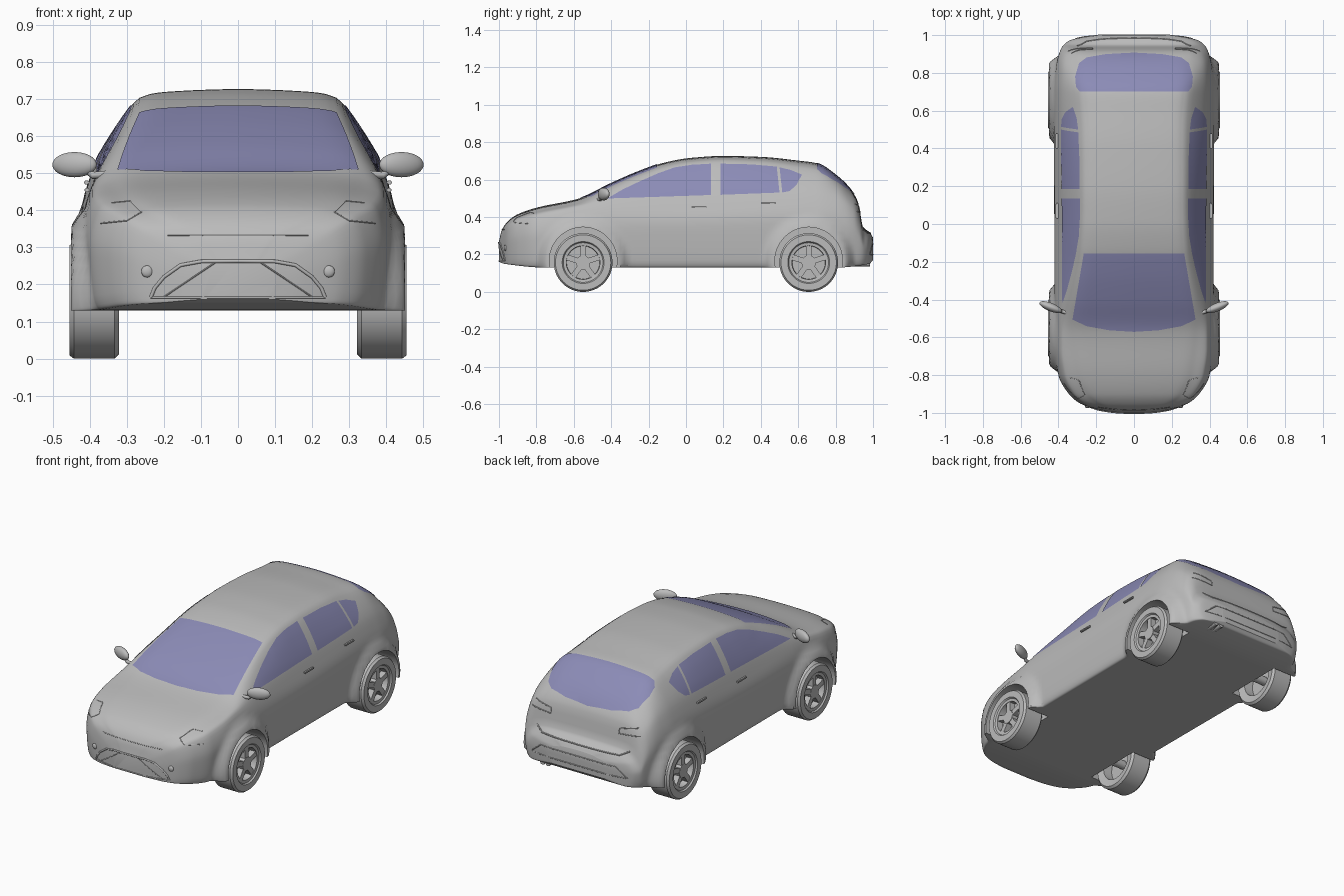
import bpy, bmesh, math
from mathutils import Vector, Matrix
from mathutils.bvhtree import BVHTree

if "Cube" in bpy.data.objects:
    bpy.data.objects.remove(bpy.data.objects["Cube"])


def material(name, rgb):
    m = bpy.data.materials.new(name)
    m.diffuse_color = (*rgb, 1)
    m.use_nodes = True
    m.node_tree.nodes["Principled BSDF"].inputs["Base Color"].default_value = m.diffuse_color
    return m


GREY = material("body grey", (0.5, 0.5, 0.5))
GLASS = material("window blue", (0.26, 0.26, 0.47))


def finish(name, bm, mat=GREY, angle=35):
    me = bpy.data.meshes.new(name)
    bm.to_mesh(me)
    bm.free()
    ob = bpy.data.objects.new(name, me)
    bpy.context.collection.objects.link(ob)
    me.materials.append(mat)
    smooth(ob, angle)
    return ob


def smooth(ob, angle=35):
    bpy.ops.object.select_all(action='DESELECT')
    ob.select_set(True)
    bpy.context.view_layer.objects.active = ob
    bpy.ops.object.shade_smooth_by_angle(angle=math.radians(angle))


def curve(keys, t):
    """Smooth interpolation through (t, value) keys without overshoot."""
    n = len(keys)
    sec = [(keys[i + 1][1] - keys[i][1]) / (keys[i + 1][0] - keys[i][0]) for i in range(n - 1)]

    def slope(i):
        if i == 0 or i == n - 1:
            return sec[min(i, n - 2)]
        a, b = sec[i - 1], sec[i]
        return 2 * a * b / (a + b) if a * b > 0 else 0
    i = max(0, min(n - 2, sum(1 for k in keys if k[0] <= t) - 1))
    h = keys[i + 1][0] - keys[i][0]
    u = max(0, min(1, (t - keys[i][0]) / h))
    return (keys[i][1] * (1 + 2 * u) * (1 - u) ** 2 + keys[i + 1][1] * u * u * (3 - 2 * u)
            + h * (slope(i) * u * (1 - u) ** 2 - slope(i + 1) * u * u * (1 - u)))


# Body design lines along the length: (y, value)
TOP = [(-1, .27), (-.985, .33), (-.95, .38), (-.9, .415), (-.8, .45), (-.57, .5), (-.4, .58),
       (-.25, .645), (-.12, .69), (.02, .716), (.2, .727), (.4, .722), (.6, .702), (.7, .688),
       (.8, .625), (.87, .56), (.92, .48), (.935, .4), (.945, .35), (.985, .315), (1, .29)]
BOTTOM = [(-1, .16), (-.97, .15), (-.75, .13), (.8, .13), (.98, .15), (1, .17)]
PLAN = [(-1, .1), (-.985, .18), (-.95, .285), (-.9, .345), (-.8, .4), (-.65, .42), (0, .422),
        (.7, .425), (.85, .41), (.93, .385), (.97, .345), (.99, .27), (1, .2)]
BELT = [(-1, .25), (-.95, .35), (-.9, .385), (-.8, .415), (-.57, .46), (-.4, .485), (0, .495),
        (.6, .52), (.8, .5), (.9, .44), (.935, .36), (.95, .3), (1, .27)]
ROOF_W = [(-1, .06), (-.95, .2), (-.9, .26), (-.8, .31), (-.57, .335), (-.4, .315), (-.15, .275),
          (.1, .265), (.5, .265), (.7, .28), (.8, .295), (.9, .29), (.95, .27), (1, .12)]
DROP = [(-1, .01), (-.8, .02), (-.15, .022), (.5, .025), (.7, .03), (.85, .03), (.95, .01), (1, .01)]
WHEEL_Y = (-.55, .656)
WHEEL_R = .157


def section(y):
    top, low, w, rw = (curve(k, y) for k in (TOP, BOTTOM, PLAN, ROOF_W))
    edge = top - curve(DROP, y)
    belt = min(curve(BELT, y), edge - .015)
    keys = [(0, low), (w * .92, low), (w * .97, low + .025), (w, low + .6 * (belt - low)),
            (w * .915, belt), (rw, edge), (rw * .8, edge + .6 * (top - edge)), (0, top),
            (-rw * .8, edge + .6 * (top - edge))]
    xs = [(i, k[0]) for i, k in enumerate(keys)]
    zs = [(i, k[1]) for i, k in enumerate(keys)]
    half = [(curve(xs, i / 6), curve(zs, i / 6)) for i in range(43)]
    pts = []
    for x, z in half:
        # fender flare around the wheels
        d = min(math.hypot(y - wy, z - .16) for wy in WHEEL_Y)
        k = max(0, min(1, (.25 - d) / .06))
        if x > .36:
            x += (.45 - x) * k * k * (3 - 2 * k)
        pts.append((x, z))
    return pts + [(-x, z) for x, z in pts[-2:0:-1]]


# Body shell lofted through the sections
bm = bmesh.new()
rings = []
for i in range(141):
    y = -math.cos(math.pi * i / 140)
    rings.append([bm.verts.new((x, y, z)) for x, z in section(y)])
for a, b in zip(rings, rings[1:]):
    for j in range(len(a)):
        k = (j + 1) % len(a)
        bm.faces.new((a[j], a[k], b[k], b[j]))
bm.faces.new(rings[0])
bm.faces.new(rings[-1])
bmesh.ops.recalc_face_normals(bm, faces=bm.faces)
TREE = BVHTree.FromBMesh(bm)
body = finish("body", bm)


def add_cyl(bm, r, x0, x1, y, z, seg=48):
    m = Matrix.Translation(((x0 + x1) / 2, y, z)) @ Matrix.Rotation(math.pi / 2, 4, 'Y')
    bmesh.ops.create_cone(bm, cap_ends=True, segments=seg, radius1=r, radius2=r,
                          depth=abs(x1 - x0), matrix=m)


# Wheel wells cut out of the body
bm = bmesh.new()
for s in (1, -1):
    for wy in WHEEL_Y:
        add_cyl(bm, .181, s * .305, s * .6, wy, .165, 64)
cutter = finish("wheel_well_cutter", bm)
cutter.hide_render = True
mod = body.modifiers.new("wells", 'BOOLEAN')
mod.operation, mod.solver, mod.object = 'DIFFERENCE', 'EXACT', cutter
bpy.context.view_layer.objects.active = body
bpy.ops.object.modifier_apply(modifier="wells")
bpy.data.objects.remove(cutter)
smooth(body, 35)


def project(view, a, b, lift):
    """Drop a 2D point onto the body as seen from one direction."""
    origin, ray = {'right': ((2, a, b), (-1, 0, 0)), 'left': ((-2, a, b), (1, 0, 0)),
                   'top': ((a, b, 2), (0, 0, -1)), 'front': ((a, -2, b), (0, 1, 0)),
                   'back': ((a, 2, b), (0, -1, 0))}[view]
    hit, nor, *_ = TREE.ray_cast(Vector(origin), Vector(ray))
    if hit is None:
        hit, nor, *_ = TREE.find_nearest(Vector(origin) + Vector(ray))
    return hit + nor * lift, Vector(ray)


def plate(name, view, outline):
    bm = bmesh.new()
    bm.faces.new([bm.verts.new((a, b, 0)) for a, b in outline])
    for axis in (0, 1):
        for i in range(-40, 41):
            co, no = [0, 0, 0], [0, 0, 0]
            co[axis], no[axis] = i * .025 + .001, 1
            bmesh.ops.bisect_plane(bm, geom=bm.verts[:] + bm.edges[:] + bm.faces[:],
                                   plane_co=co, plane_no=no)
    for v in bm.verts:
        v.co, ray = project(view, v.co.x, v.co.y, .003)
    bm.normal_update()
    if sum(f.normal.dot(ray) for f in bm.faces) > 0:
        bmesh.ops.reverse_faces(bm, faces=bm.faces[:])
    finish(name, bm, GLASS)


def mirrored(half):
    return half + [(-a, b) for a, b in reversed(half) if a > 0]


# Glass
plate("windscreen", 'top', mirrored([(0, -.57), (.13, -.562), (.25, -.54), (.325, -.505), (.265, -.155)]))
plate("rear_window", 'top', mirrored([(0, .905), (.15, .897), (.25, .88), (.29, .85), (.31, .78),
                                      (.305, .725), (.285, .7)]))
for view in ('right', 'left'):
    plate(view + "_front_window", view, [(-.42, .498), (-.34, .545), (-.25, .588), (-.15, .632), (-.06, .664),
                                         (.03, .678), (.135, .684), (.135, .517)])
    plate(view + "_rear_window", view, [(.185, .518), (.185, .684), (.35, .68), (.485, .668), (.5, .53)])
    plate(view + "_quarter_window", view, [(.515, .53), (.5, .664), (.56, .65), (.62, .625), (.59, .57), (.555, .538)])


def tube(name, pts, r):
    cu = bpy.data.curves.new(name, 'CURVE')
    cu.dimensions, cu.bevel_depth, cu.bevel_resolution, cu.use_fill_caps = '3D', r, 2, True
    sp = cu.splines.new('POLY')
    sp.points.add(len(pts) - 1)
    for p, q in zip(sp.points, pts):
        p.co = (*q, 1)
    ob = bpy.data.objects.new(name, cu)
    bpy.context.collection.objects.link(ob)
    cu.materials.append(GREY)
    bpy.ops.object.select_all(action='DESELECT')
    ob.select_set(True)
    bpy.context.view_layer.objects.active = ob
    bpy.ops.object.convert(target='MESH')
    smooth(bpy.context.view_layer.objects.active, 60)


def trim(name, view, path, r=.003):
    pts = [project(view, a + (c - a) * i / 8, b + (d - b) * i / 8, 0)[0]
           for (a, b), (c, d) in zip(path, path[1:]) for i in range(9 if (c, d) == path[-1] else 8)]
    tube(name, pts, r)


# Front and rear trim lines
trim("grille_frame", 'front', mirrored([(0, .263), (.1, .262), (.155, .252), (.2, .22), (.225, .19), (.235, .165)])[5::-1]
     + [(-.1, .262), (-.155, .252), (-.2, .22), (-.225, .19), (-.235, .165)], .005)
trim("grille_base", 'front', [(-.235, .165), (.235, .165)])
trim("bonnet_edge", 'front', [(-.19, .333), (.19, .333)], .002)
trim("tailgate_edge", 'back', [(-.3, .34), (-.25, .315), (.25, .315), (.3, .34)], .004)
trim("rear_bumper_insert", 'back', [(-.31, .2), (-.24, .255), (.24, .255), (.31, .2), (-.31, .2)])
for s, side in ((1, "right"), (-1, "left")):
    trim(side + "_grille_brace", 'front', [(s * .06, .26), (s * .2, .166)], .002)
    trim(side + "_headlight", 'front', [(s * .37, .365), (s * .3, .372), (s * .26, .395), (s * .29, .425), (s * .34, .42)], .002)
    trim(side + "_tail_light", 'back', [(s * .35, .43), (s * .22, .42), (s * .22, .45), (s * .33, .47)], .003)
    # Fog lamp
    bm = bmesh.new()
    at = project('front', s * .245, .235, 0)[0]
    bmesh.ops.create_uvsphere(bm, u_segments=20, v_segments=10, radius=.016,
                              matrix=Matrix.Translation(at) @ Matrix.Diagonal((1, .5, 1, 1)))
    finish(side + "_fog_lamp", bm)
    # Door handles
    for label, y, z in (("front", .07, .453), ("rear", .44, .473)):
        bm = bmesh.new()
        at = project(side, y, z, .006)[0]
        bmesh.ops.create_cube(bm, size=1, matrix=Matrix.Translation(at) @ Matrix.Diagonal((.014, .08, .011, 1)))
        bmesh.ops.bevel(bm, geom=bm.edges[:], offset=.003, segments=2, affect='EDGES')
        finish(side + "_" + label + "_door_handle", bm)
    # Door mirror and stalk
    bm = bmesh.new()
    m = (Matrix.Translation((s * .441, -.44, .523)) @ Matrix.Rotation(s * math.radians(22), 4, 'Z')
         @ Matrix.Diagonal((.064, .022, .034, 1)))
    bmesh.ops.create_uvsphere(bm, u_segments=28, v_segments=16, radius=1, matrix=m)
    finish(side + "_mirror", bm, angle=60)
    tube(side + "_mirror_stalk", [(s * .355, -.47, .497), (s * .39, -.46, .494), (s * .41, -.45, .51)], .01)

# Wheels: lathed tyre and rim, spokes and hub
PROFILE = [(0, .385), (.1, .385), (.103, .33), (.145, .321), (.157, .333), (.157, .443), (.148, .455),
           (.112, .455), (.106, .447), (.09, .445), (.088, .408), (0, .408)]
for s, side in ((1, "right"), (-1, "left")):
    for label, wy in zip(("front", "rear"), WHEEL_Y):
        bm = bmesh.new()
        vs = [bm.verts.new((s * x, 0, r)) for r, x in PROFILE]
        es = [bm.edges.new(p) for p in zip(vs, vs[1:])]
        bmesh.ops.spin(bm, geom=vs + es, cent=(0, 0, 0), axis=(1, 0, 0), angle=math.tau, steps=64)
        bmesh.ops.remove_doubles(bm, verts=bm.verts, dist=1e-4)
        bmesh.ops.recalc_face_normals(bm, faces=bm.faces)
        add_cyl(bm, .038, s * .4, s * .444, 0, 0, 32)
        for i in range(5):
            m = (Matrix.Rotation(math.tau * i / 5, 4, 'X') @ Matrix.Translation((s * .425, 0, .06))
                 @ Matrix.Diagonal((.034, .03, .07, 1)))
            bmesh.ops.create_cube(bm, size=1, matrix=m)
        bmesh.ops.translate(bm, verts=bm.verts, vec=(0, wy, WHEEL_R))
        finish(side + "_" + label + "_wheel", bm)

# Axles
for label, wy in zip(("front", "rear"), WHEEL_Y):
    bm = bmesh.new()
    add_cyl(bm, .025, -.39, .39, wy, WHEEL_R, 24)
    finish(label + "_axle", bm)

# Twin exhaust
for i, x in enumerate((.2, .235)):
    tube("exhaust_pipe_%d" % (i + 1), [(x, .85, .152), (x, .985, .152)], .015)
